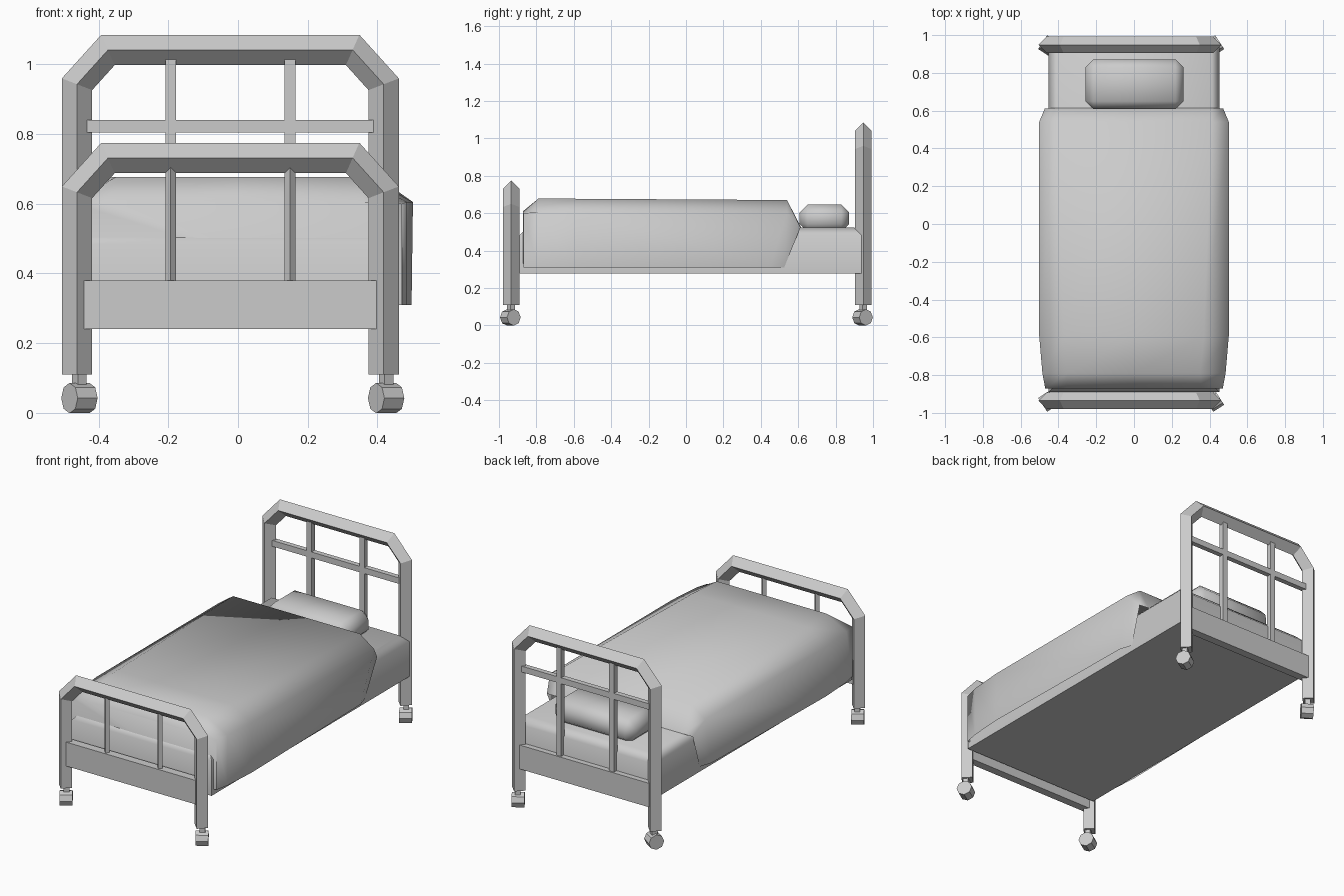
import bpy, bmesh, math
from mathutils import Vector, Matrix

cube = bpy.data.objects.get("Cube")
if cube:
    bpy.data.objects.remove(cube, do_unlink=True)

grey = bpy.data.materials.new("plain grey")
grey.use_nodes = True
grey.diffuse_color = (0.6, 0.6, 0.6, 1)
grey.node_tree.nodes["Principled BSDF"].inputs["Base Color"].default_value = (0.6, 0.6, 0.6, 1)

CX = -0.022          # centre line of the end frames
HALF = 0.44          # frame centre line to post
HEAD_Y, FOOT_Y = 0.948, -0.935


def finish(name, bm, smooth=False):
    bmesh.ops.recalc_face_normals(bm, faces=bm.faces)
    mesh = bpy.data.meshes.new(name)
    bm.to_mesh(mesh)
    bm.free()
    mesh.materials.append(grey)
    for p in mesh.polygons:
        p.use_smooth = smooth
    obj = bpy.data.objects.new(name, mesh)
    bpy.context.collection.objects.link(obj)
    return obj


def box(name, x, y, z, bevel=0, top_only=False, turn=0):
    """Box from (min, max) ranges, optionally chamfered and turned about z."""
    bm = bmesh.new()
    bmesh.ops.create_cube(bm, size=1)
    size = [r[1] - r[0] for r in (x, y, z)]
    mid = Vector([(r[0] + r[1]) / 2 for r in (x, y, z)])
    bmesh.ops.scale(bm, vec=size, verts=bm.verts)
    if bevel:
        edges = [e for e in bm.edges if not top_only or all(v.co.z > 0 for v in e.verts)]
        bmesh.ops.bevel(bm, geom=edges, offset=bevel, segments=1, affect='EDGES')
    bmesh.ops.transform(bm, matrix=Matrix.Translation(mid) @ Matrix.Rotation(turn, 4, 'Z'), verts=bm.verts)
    return finish(name, bm, bool(bevel))


def bridge(bm, rings, closed):
    """Skin neighbouring rings with quads."""
    for a, b in zip(rings, rings[1:]):
        n = len(a)
        for i in range(n if closed else n - 1):
            j = (i + 1) % n
            bm.faces.new((a[i], a[j], b[j], b[i]))


def arch(name, y, top, r=0.0435):
    """Diamond tube bent into a chamfered arch, with mitred corners."""
    half_path = [(HALF, 0.11), (HALF, top - 0.142), (HALF - 0.089, top - r)]
    path = [Vector((-a, b)) for a, b in half_path] + [Vector((a, b)) for a, b in reversed(half_path)]
    bm = bmesh.new()
    rings = []
    for i, p in enumerate(path):
        before = (p - path[i - 1]).normalized() if i else Vector((0, 1))
        after = (path[i + 1] - p).normalized() if i < len(path) - 1 else before
        t = (before + after).normalized()
        out = Vector((-t.y, t.x)) * r / t.dot(after)
        rings.append([bm.verts.new((CX + q.x, y + dy, q.y)) for q, dy in
                      ((p + out, 0), (p, r), (p - out, 0), (p, -r))])
    bridge(bm, rings, True)
    bm.faces.new(rings[0])
    bm.faces.new(rings[-1])
    return finish(name, bm)


def caster(name, x, y, angle):
    """Eight-sided wheel on a short stem."""
    bm = bmesh.new()
    bmesh.ops.create_cone(bm, cap_ends=True, segments=8, radius1=0.0435, radius2=0.0435, depth=0.068)
    m = (Matrix.Translation((x, y - 0.004, 0.0425)) @ Matrix.Rotation(angle, 4, 'Z')
         @ Matrix.Rotation(math.pi / 2, 4, 'Y'))
    bmesh.ops.transform(bm, matrix=m, verts=bm.verts)
    finish(name + "_wheel", bm)
    box(name + "_stem", (x - 0.015, x + 0.015), (y - 0.015, y + 0.015), (0.06, 0.13), turn=angle)


# End frames with their boards, bars and casters
for end, y, top in (("head", HEAD_Y, 1.085), ("foot", FOOT_Y, 0.775)):
    arch(end + "board_frame", y, top)
    box(end + "board_panel", (CX - 0.42, CX + 0.42), (y - 0.024, y + 0.024), (0.24, 0.38))
    for side, s in (("right", -1), ("left", 1)):
        bx = CX + 0.171 * s
        w = 0.0155 if end == "head" else 0.011
        box(f"{end}board_bar_{side}", (bx - w, bx + w), (y - w, y + w), (0.37, top - 0.065),
            turn=0 if end == "head" else math.pi / 4)
        angle = math.radians(-33 if (end, side) == ("head", "right") else 33)
        caster(f"{end}_{side}_caster", CX + HALF * s + 0.007, y, angle)
box("headboard_rail", (CX - 0.43, CX + 0.43), (HEAD_Y - 0.015, HEAD_Y + 0.015), (0.805, 0.84))

# Mattress and pillow
mattress = box("mattress", (-0.452, 0.452), (-0.89, 0.94), (0.278, 0.523), 0.04, True)
pillow = box("pillow", (-0.257, 0.262), (0.608, 0.872), (0.5, 0.645), 0.042)

# Blanket: half sections of (x, y, z) running from the hem up to the centre line
sections = [
    [(0.47, -0.87, 0.31), (0.47, -0.87, 0.6), (0.36, -0.872, 0.605), (0, -0.872, 0.61)],
    [(0.485, -0.79, 0.31), (0.485, -0.79, 0.605), (0.35, -0.79, 0.677), (0, -0.79, 0.677)],
    [(0.498, -0.59, 0.31), (0.502, -0.59, 0.605), (0.37, -0.59, 0.677), (0, -0.59, 0.677)],
    [(0.48, 0.45, 0.31), (0.502, 0.54, 0.605), (0.41, 0.54, 0.67), (0, 0.54, 0.67)],
    [(0.455, 0.525, 0.31), (0.472, 0.612, 0.523), (0.41, 0.615, 0.525), (0, 0.615, 0.525)],
]
bm = bmesh.new()
rings = []
for half in sections:
    full = [(-x, y, z) for x, y, z in half[:-1]] + half[::-1]
    rings.append([bm.verts.new(p) for p in full])
bridge(bm, rings, False)
bm.faces.new(rings[0])
blanket = finish("blanket", bm, True)

# Soft shading on the bedding, with hard edges kept
bpy.ops.object.select_all(action='DESELECT')
for obj, angle in ((mattress, 50), (pillow, 60), (blanket, 75)):
    obj.select_set(True)
    bpy.context.view_layer.objects.active = obj
    bpy.ops.object.shade_smooth_by_angle(angle=math.radians(angle))
    obj.select_set(False)
